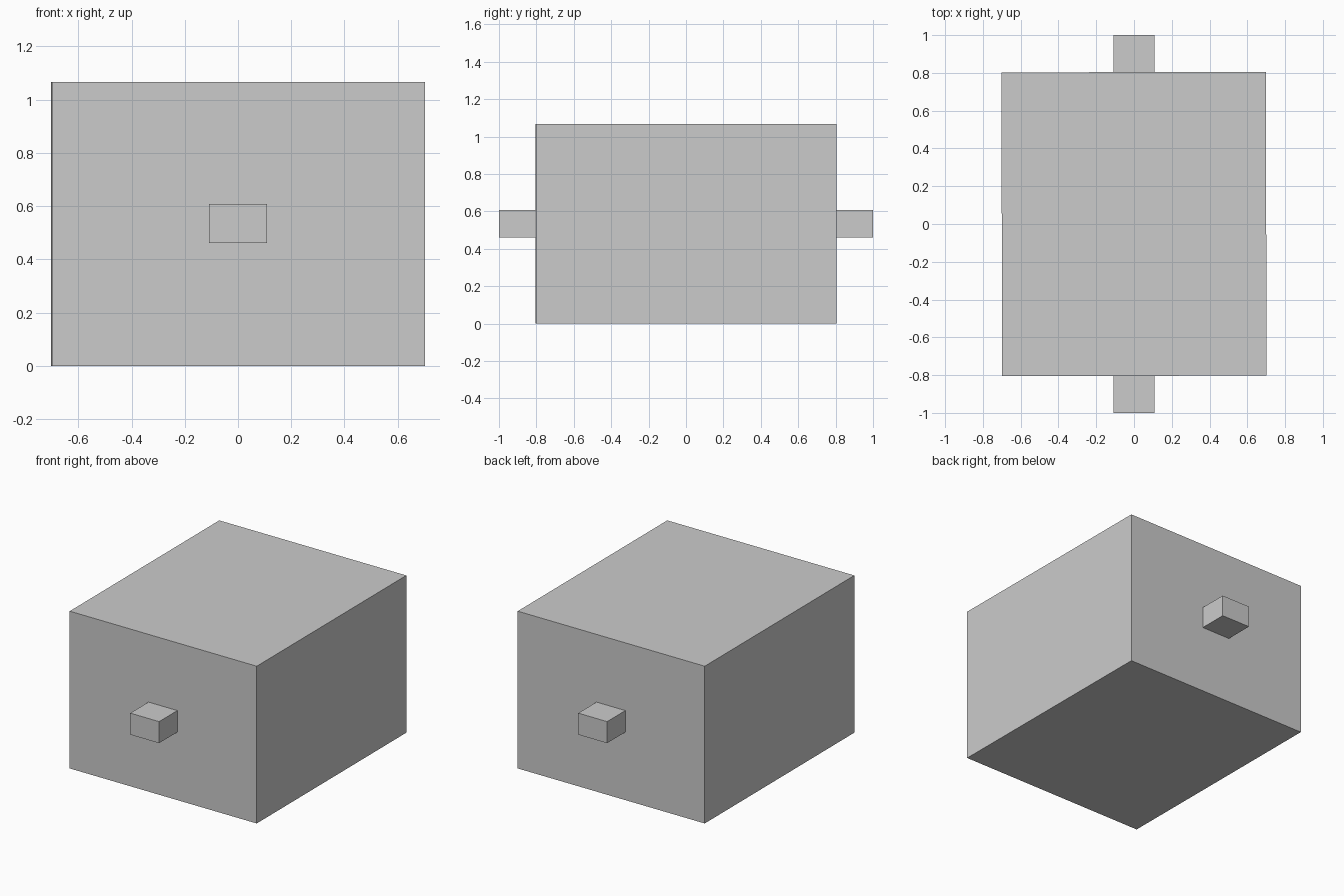
import bpy
import math

if "Cube" in bpy.data.objects:
    bpy.data.objects.remove(bpy.data.objects["Cube"])


def box(name, lo, hi, turn=0.0):
    size = [b - a for a, b in zip(lo, hi)]
    mid = [(a + b) / 2 for a, b in zip(lo, hi)]
    bpy.ops.mesh.primitive_cube_add(size=1, location=mid, rotation=(0, 0, turn))
    obj = bpy.context.object
    obj.name = name
    obj.scale = size
    return obj


# Main block, turned very slightly about the vertical
box("body", (-0.70, -0.804, 0), (0.70, 0.804, 1.066), math.radians(0.15))

# Pegs sticking out of the front and back
for name, y0, y1 in (("front_peg", -1.0, -0.80), ("back_peg", 0.80, 1.0)):
    box(name, (-0.108, y0, 0.461), (0.108, y1, 0.607))
